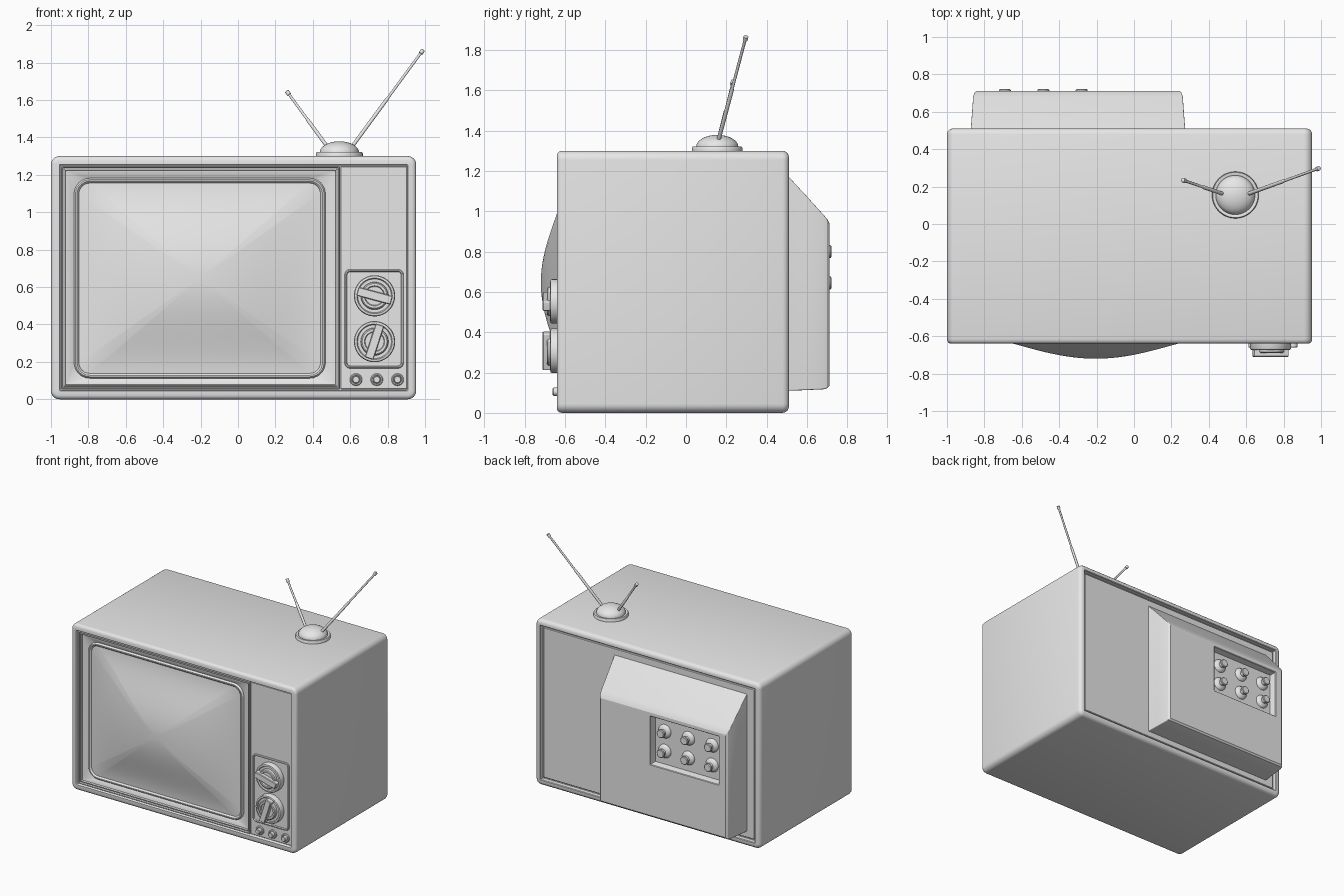
import bpy, bmesh, math
from mathutils import Vector

if "Cube" in bpy.data.objects:
    bpy.data.objects.remove(bpy.data.objects["Cube"], do_unlink=True)

grey = bpy.data.materials.new("plain grey")
grey.use_nodes = True
grey.diffuse_color = (0.8, 0.8, 0.8, 1)
grey.node_tree.nodes["Principled BSDF"].inputs["Base Color"].default_value = (0.8, 0.8, 0.8, 1)


def skin(name, rings, smooth=35):
    """Join equal rings of points into one closed object."""
    bm = bmesh.new()
    loops = [[bm.verts.new(p) for p in ring] for ring in rings]
    n = len(loops[0])
    for a, b in zip(loops, loops[1:]):
        for i in range(n):
            j = (i + 1) % n
            bm.faces.new((a[i], a[j], b[j], b[i]))
    bm.faces.new(loops[0][::-1])
    bm.faces.new(loops[-1])
    bmesh.ops.recalc_face_normals(bm, faces=bm.faces)
    me = bpy.data.meshes.new(name)
    bm.to_mesh(me)
    bm.free()
    me.materials.append(grey)
    ob = bpy.data.objects.new(name, me)
    bpy.context.collection.objects.link(ob)
    bpy.ops.object.select_all(action='DESELECT')
    ob.select_set(True)
    bpy.context.view_layer.objects.active = ob
    bpy.ops.object.shade_smooth_by_angle(angle=math.radians(smooth))
    return ob


def rrect(x0, x1, z0, z1, r, y, seg=6):
    """Rounded rectangle facing y; y may be a function of x and z."""
    pts = []
    corners = ((x1 - r, z1 - r), (x0 + r, z1 - r), (x0 + r, z0 + r), (x1 - r, z0 + r))
    for k, (cx, cz) in enumerate(corners):
        for i in range(seg + 1):
            a = math.pi / 2 * (k + i / seg)
            x, z = cx + r * math.cos(a), cz + r * math.sin(a)
            pts.append((x, y(x, z) if callable(y) else y, z))
    return pts


def steps(rect, r, profile):
    """Rings of one rectangle, stepped by (inset, y)."""
    x0, x1, z0, z1 = rect
    return [rrect(x0 + d, x1 - d, z0 + d, z1 - d, max(r - d, 0.004), y) for d, y in profile]


def lathe(name, origin, axis, profile, n=32):
    """Turn a profile of (radius, distance) about an axis."""
    q = Vector(axis).normalized().to_track_quat('Z', 'Y')
    o = Vector(origin)
    return skin(name, [[o + q @ Vector((r * math.cos(math.tau * i / n), r * math.sin(math.tau * i / n), h))
                        for i in range(n)] for r, h in profile])


# Cabinet shell with a recess front and back
skin("cabinet", steps((-1, 0.953, 0, 1.3), 0.045, [
    (0.05, -0.57), (0.05, -0.632), (0.045, -0.64), (0.022, -0.64), (0.01, -0.636), (0.003, -0.628),
    (0, -0.615), (0, 0.48), (0.004, 0.494), (0.014, 0.506), (0.028, 0.51),
    (0.043, 0.51), (0.047, 0.506), (0.047, 0.475)]))
skin("back_panel", steps((-0.938, 0.891, 0.062, 1.238), 0.006, [(0, 0.46), (0, 0.49), (0.004, 0.494)]))

# Stepped moulding, sloping surround and rounded rim around the screen
rings = steps((-0.946, 0.545, 0.053, 1.247), 0.005, [
    (0, -0.56), (0, -0.628), (0.004, -0.632), (0.008, -0.632), (0.01, -0.618), (0.015, -0.618),
    (0.017, -0.626), (0.022, -0.626), (0.025, -0.612), (0.03, -0.612)])
rim = (-0.877, 0.468, 0.112, 1.182)
rings += steps(rim, 0.085, [(0, -0.594), (0.002, -0.604), (0.008, -0.61), (0.016, -0.61),
                            (0.024, -0.604), (0.028, -0.594), (0.028, -0.585)])
skin("screen_surround", rings)

# Bulging glass
cx, cz, hw, hh = -0.205, 0.647, 0.646, 0.509


def bulge(x, z):
    u, v = (x - cx) / hw, (z - cz) / hh
    return -0.598 - 0.122 * (1 - u * u) * (1 - v * v)


glass = [rrect(cx - hw, cx + hw, cz - hh, cz + hh, 0.06, -0.57, 10)]
for k in range(20, 0, -1):
    s = k / 20
    glass.append(rrect(cx - hw * s, cx + hw * s, cz - hh * s, cz + hh * s, 0.06 * s, bulge, 10))
skin("screen", glass, 50)

# Control strip and the raised plate behind the dials
skin("control_strip", steps((0.547, 0.905, 0.053, 1.247), 0.005, [(0, -0.56), (0, -0.622), (0.004, -0.626)]))
skin("dial_plate", steps((0.57, 0.885, 0.165, 0.695), 0.03, [
    (0, -0.61), (0, -0.633), (0.004, -0.638), (0.01, -0.638), (0.014, -0.63)]))

# Dials with grip bars
for label, z, turn in (("upper", 0.553, 15), ("lower", 0.308, -72)):
    lathe(label + "_dial", (0.73, -0.62, z), (0, -1, 0), [
        (0.11, 0), (0.11, 0.045), (0.106, 0.052), (0.095, 0.054), (0.09, 0.046), (0.074, 0.046),
        (0.072, 0.064), (0.066, 0.069), (0.054, 0.069), (0.05, 0.06), (0.02, 0.06)], 48)
    bar = skin(label + "_dial_grip", steps((-0.095, 0.095, -0.024, 0.024), 0.006, [
        (0, -0.675), (0, -0.706), (0.004, -0.711)]))
    bar.location = (0.73, 0, z)
    bar.rotation_euler = (0, math.radians(turn), 0)

# Small push buttons
for i in range(3):
    lathe(f"button_{i + 1}", (0.631 + 0.111 * i, -0.615, 0.105), (0, -1, 0), [
        (0.033, 0), (0.033, 0.018), (0.029, 0.022), (0.024, 0.022), (0.022, 0.016), (0.02, 0.016),
        (0.02, 0.042), (0.016, 0.046)])

# Rear housing with sloped top and a socket pocket
housing = [rrect(x0, x1, z0, z1, r, y) for x0, x1, z0, z1, r, y in (
    (-0.875, 0.276, 0.108, 1.2, 0.006, 0.48), (-0.872, 0.273, 0.11, 1.165, 0.006, 0.515),
    (-0.866, 0.267, 0.113, 1.08, 0.006, 0.594), (-0.86, 0.261, 0.117, 0.985, 0.006, 0.68),
    (-0.854, 0.255, 0.122, 0.962, 0.006, 0.70), (-0.842, 0.243, 0.135, 0.94, 0.006, 0.711))]
housing += steps((-0.785, -0.185, 0.53, 0.915), 0.005, [(0, 0.711), (0.004, 0.707), (0.012, 0.66)])
skin("rear_housing", housing, 25)

# Sockets in two rows of three
for row, z in enumerate((0.645, 0.8)):
    for col, x in enumerate((-0.69, -0.485, -0.28)):
        lathe(f"socket_{row + 1}_{col + 1}", (x, 0.655, z), (0, 1, 0), [
            (0.054, 0), (0.052, 0.012), (0.044, 0.022), (0.03, 0.028), (0.024, 0.03),
            (0.024, 0.05), (0.032, 0.052), (0.032, 0.062), (0.027, 0.066)], 24)

# Antenna base and dome
dome = [(0.105 * math.cos(a), 0.022 + 0.06 * math.sin(a))
        for a in (math.pi / 2 * i / 10 for i in range(10))]
lathe("antenna_base", (0.542, 0.155, 1.297), (0, 0, 1),
      [(0.125, 0), (0.125, 0.018), (0.121, 0.024), (0.108, 0.024)] + dome + [(0.004, 0.082)], 48)

# Telescopic rods with thicker tips
for label, a, b in (("right", (0.485, 0.158, 1.34), (0.26, 0.235, 1.648)),
                    ("left", (0.602, 0.158, 1.34), (0.99, 0.298, 1.868))):
    d = Vector(b) - Vector(a)
    L = d.length
    lathe(label + "_antenna_rod", a, d, [
        (0.01, 0), (0.01, L * 0.5), (0.0075, L * 0.51), (0.0075, L - 0.025),
        (0.012, L - 0.024), (0.012, L - 0.002), (0.009, L)], 12)
